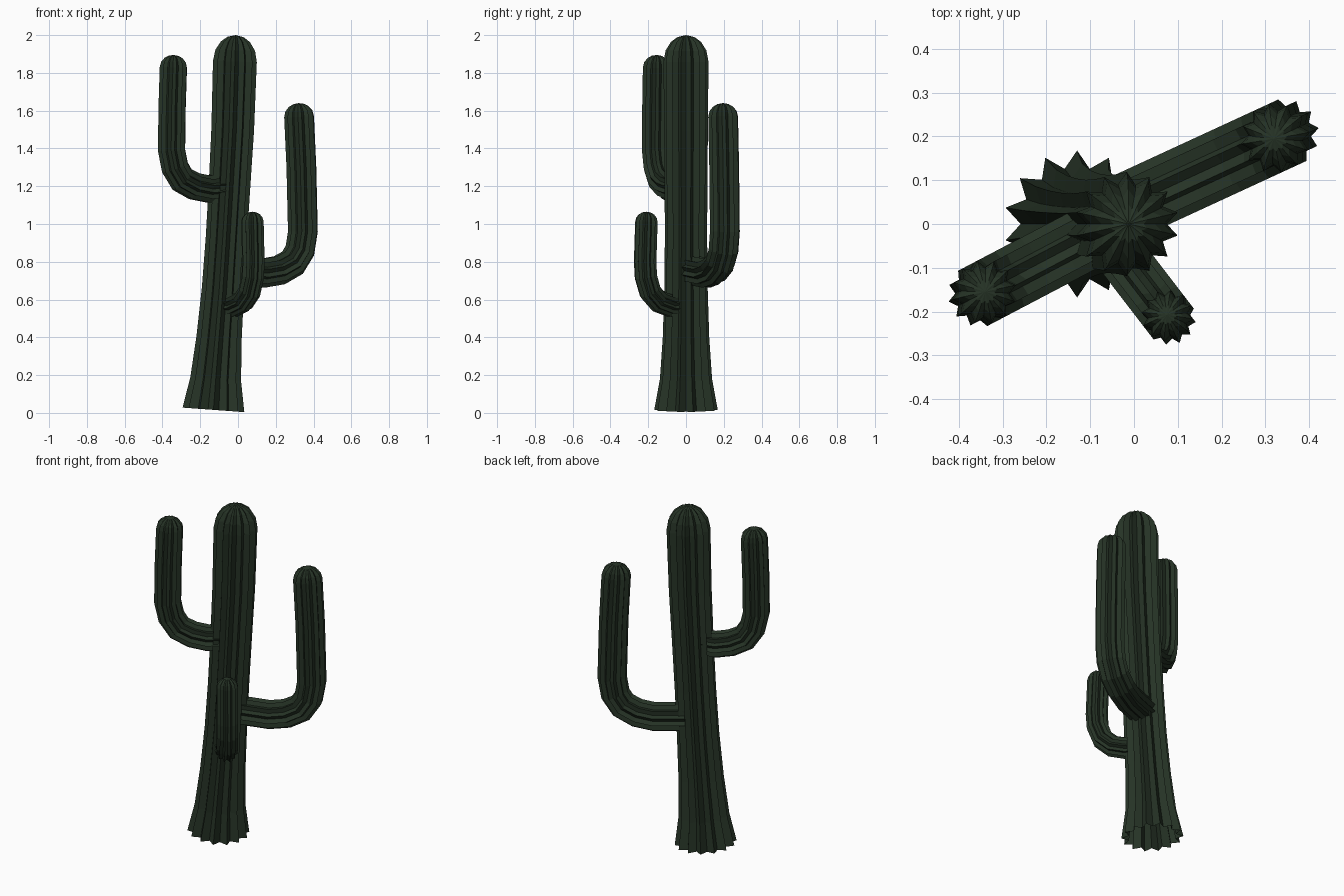
import bpy, bmesh, math
from mathutils import Vector

if "Cube" in bpy.data.objects:
    bpy.data.objects.remove(bpy.data.objects["Cube"])

green = bpy.data.materials.new("dark cactus green")
green.diffuse_color = (0.019, 0.033, 0.019, 1)
green.use_nodes = True
green.node_tree.nodes["Principled BSDF"].inputs["Base Color"].default_value = green.diffuse_color


def ribbed_tube(name, path, radii, ribs, side, offset, cap, valley=0.77):
    """Star-shaped section swept along a path in one plane, with a domed tip."""
    pts = [Vector(p) for p in path]
    side = Vector(side).normalized()
    # dome: replace the last point by rings shrinking towards it
    tip = pts.pop()
    tip_r = radii[-1]
    axis = (tip - pts[-1]).normalized()
    rad = list(radii[:-1])
    for a in (0, 25, 48, 68):
        a = math.radians(a)
        pts.append(tip - axis * cap * (1 - math.sin(a)))
        rad.append(tip_r * math.cos(a))
    bm = bmesh.new()
    rings = []
    n = ribs * 2
    for i, p in enumerate(pts):
        a, b = pts[max(i - 1, 0)], pts[min(i + 1, len(pts) - 1)]
        t = (b - a).normalized()
        s = (side - t * side.dot(t)).normalized()
        u = t.cross(s)
        ring = []
        for k in range(n):
            ang = offset + 2 * math.pi * k / n
            r = rad[i] * (1 if k % 2 == 0 else valley)
            ring.append(bm.verts.new(p + r * (s * math.cos(ang) + u * math.sin(ang))))
        rings.append(ring)
    for r0, r1 in zip(rings, rings[1:]):
        for k in range(n):
            j = (k + 1) % n
            bm.faces.new((r0[k], r0[j], r1[j], r1[k]))
    top = bm.verts.new(tip)
    for k in range(n):
        bm.faces.new((rings[-1][k], rings[-1][(k + 1) % n], top))
    me = bpy.data.meshes.new(name)
    bm.to_mesh(me)
    bm.free()
    me.materials.append(green)
    ob = bpy.data.objects.new(name, me)
    bpy.context.collection.objects.link(ob)


def arm(name, root, tip, profile, r):
    """Arm leaving the trunk at root (x, y), bending up towards tip (x, y).
    profile: (fraction of the way out, height)."""
    a, b = Vector(root), Vector(tip)
    path = [(*a.lerp(b, f), z) for f, z in profile]
    d = b - a
    ribbed_tube(name, path, [r] * len(path), 12, (-d.y, d.x, 0), math.pi / 12, r * 0.9)


# leaning trunk with flared, open foot
ribbed_tube("trunk",
            [(-0.13, 0, 0.016), (-0.118, 0, 0.18), (-0.10, 0, 0.4), (-0.08, 0, 0.65),
             (-0.062, 0, 0.92), (-0.045, 0, 1.2), (-0.028, 0, 1.5), (-0.012, 0, 2.0)],
            [0.168, 0.138, 0.123, 0.115, 0.112, 0.113, 0.116, 0.119],
            14, (0, 1, 0), 0, 0.14)

# three upturned arms
arm("right_arm", (-0.07, 0.015), (0.32, 0.195),
    [(0.1, 0.755), (0.52, 0.74), (0.74, 0.755), (0.92, 0.795), (1.02, 0.86),
     (1.06, 0.96), (1.04, 1.3), (1.0, 1.64)], 0.08)
arm("left_arm", (-0.045, 0), (-0.34, -0.155),
    [(0.1, 1.195), (0.38, 1.185), (0.63, 1.2), (0.85, 1.235), (0.98, 1.3),
     (1.04, 1.39), (1.03, 1.62), (1.0, 1.895)], 0.074)
arm("front_arm", (-0.085, 0), (0.075, -0.208),
    [(0.1, 0.57), (0.4, 0.567), (0.7, 0.59), (0.91, 0.64), (1.02, 0.72),
     (1.04, 0.8), (1.0, 1.065)], 0.06)
